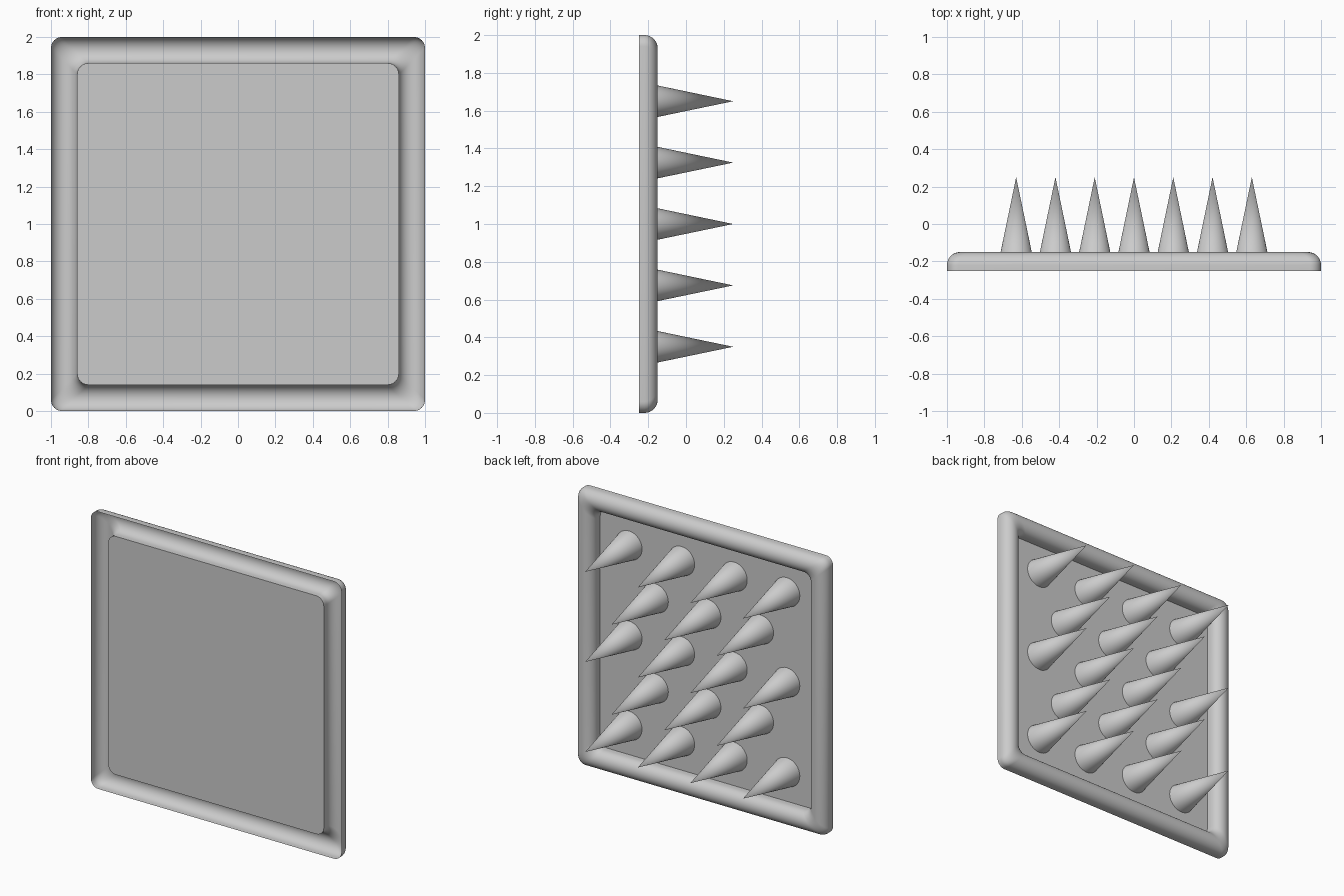
import bpy, bmesh, math
from mathutils import Matrix

if "Cube" in bpy.data.objects:
    bpy.data.objects.remove(bpy.data.objects["Cube"])

FRONT = -0.25      # y of the flat panel and the outer rim edge
CORNER = 0.06      # corner radius of the rounded squares
MID = 1.0          # height of the centre


def finish(name, bm, angle=35):
    mesh = bpy.data.meshes.new(name)
    bm.to_mesh(mesh)
    bm.free()
    ob = bpy.data.objects.new(name, mesh)
    bpy.context.collection.objects.link(ob)
    bpy.ops.object.select_all(action='DESELECT')
    ob.select_set(True)
    bpy.context.view_layer.objects.active = ob
    bpy.ops.object.shade_smooth_by_angle(angle=math.radians(angle))
    return ob


def rounded_square(bm, half, y, r=CORNER, steps=8):
    """Ring of vertices, counter-clockwise in x/z."""
    ring = []
    for q in range(4):
        a0 = q * math.pi / 2
        cx = (half - r) * (1 if q in (0, 3) else -1)
        cz = (half - r) * (1 if q in (0, 1) else -1)
        for i in range(steps + 1):
            a = a0 + i / steps * math.pi / 2
            ring.append(bm.verts.new((cx + r * math.cos(a), y, MID + cz + r * math.sin(a))))
    return ring


# Hollow rounded frame: open channel towards the front, half-round at the back
bm = bmesh.new()
profile = [(1.0, FRONT)]
for i in range(17):
    a = math.pi * i / 16
    profile.append((0.93 + 0.07 * math.cos(a), FRONT + 0.03 + 0.07 * math.sin(a)))
profile.append((0.86, FRONT))
rings = [rounded_square(bm, h, y) for h, y in profile]
for a, b in zip(rings, rings[1:]):
    n = len(a)
    for i in range(n):
        j = (i + 1) % n
        bm.faces.new((a[i], b[i], b[j], a[j]))
# Outward normal of the first strip must point away from the centre
bm.normal_update()
f = next(iter(bm.faces))
c = f.calc_center_median()
if f.normal.x * c.x + f.normal.z * (c.z - MID) < 0:
    bmesh.ops.reverse_faces(bm, faces=bm.faces[:])
finish("frame", bm)

# Flat sheet inside the frame
bm = bmesh.new()
panel = bm.faces.new(rounded_square(bm, 0.86, FRONT))
panel.normal_update()
if panel.normal.y < 0:
    panel.normal_flip()
finish("panel", bm)

# Spikes: staggered rows of four and three
spike = None
for row in range(5):
    count = 4 if row % 2 == 0 else 3
    for k in range(count):
        x = (k - (count - 1) / 2) * 0.42
        z = MID + (row - 2) * 0.325
        if spike is None:
            bm = bmesh.new()
            bmesh.ops.create_cone(bm, cap_ends=False, segments=32, radius1=0.104,
                                  radius2=0, depth=0.5,
                                  matrix=Matrix.Rotation(-math.pi / 2, 4, 'X'))
            bmesh.ops.remove_doubles(bm, verts=bm.verts[:], dist=1e-5)
            spike = ob = finish("spike", bm)
        else:
            ob = bpy.data.objects.new("spike", spike.data)
            bpy.context.collection.objects.link(ob)
        ob.location = (x, 0, z)
